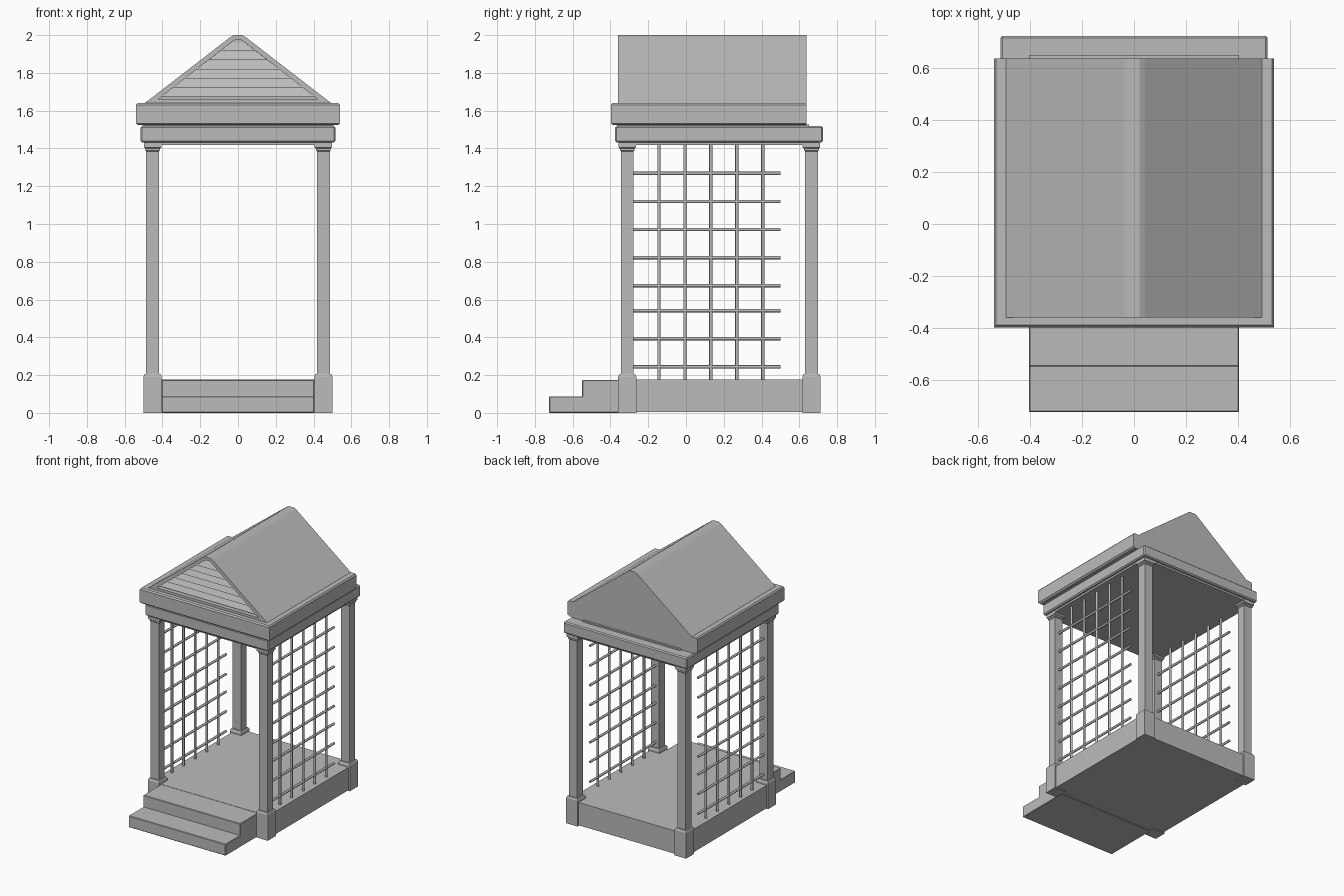
import bpy, bmesh, math
from mathutils import Matrix

if "Cube" in bpy.data.objects:
    bpy.data.objects.remove(bpy.data.objects["Cube"])

stone = bpy.data.materials.new("light grey")
stone.diffuse_color = (0.5, 0.5, 0.5, 1)
stone.use_nodes = True
stone.node_tree.nodes["Principled BSDF"].inputs["Base Color"].default_value = stone.diffuse_color


def finish(bm, name):
    bmesh.ops.recalc_face_normals(bm, faces=bm.faces)
    me = bpy.data.meshes.new(name)
    bm.to_mesh(me)
    bm.free()
    me.materials.append(stone)
    ob = bpy.data.objects.new(name, me)
    bpy.context.collection.objects.link(ob)
    return ob


def add_box(bm, x, y, z, bevel=0.0):
    """Box from (min, max) ranges, with optional chamfer, added to bm."""
    part = bmesh.new()
    mid = [(a + b) / 2 for a, b in (x, y, z)]
    size = [b - a for a, b in (x, y, z)]
    bmesh.ops.create_cube(part, size=1, matrix=Matrix.Translation(mid) @ Matrix.Diagonal((*size, 1)))
    if bevel:
        bmesh.ops.bevel(part, geom=part.edges[:], offset=bevel, segments=1, affect='EDGES')
    tmp = bpy.data.meshes.new("tmp")
    part.to_mesh(tmp)
    part.free()
    bm.from_mesh(tmp)
    bpy.data.meshes.remove(tmp)


def box(name, x, y, z, bevel=0.0):
    bm = bmesh.new()
    add_box(bm, x, y, z, bevel)
    return finish(bm, name)


def rings(bm, loops):
    """Skin a list of equal-length loops and cap both ends."""
    vs = [[bm.verts.new(p) for p in loop] for loop in loops]
    n = len(vs[0])
    for a, b in zip(vs, vs[1:]):
        for i in range(n):
            j = (i + 1) % n
            bm.faces.new((a[i], a[j], b[j], b[i]))
    bm.faces.new(vs[0])
    bm.faces.new(vs[-1])


# Platform and front steps
box("platform", (-0.488, 0.488), (-0.34, 0.70), (0.005, 0.177))
box("upper_step", (-0.405, 0.405), (-0.55, -0.30), (0, 0.175), 0.004)
box("lower_step", (-0.405, 0.405), (-0.725, -0.50), (0, 0.087), 0.004)

# Corner posts: square profile (half width, height) with plinth and capital
profile = [(0.048, 0), (0.048, 0.192), (0.042, 0.205), (0.034, 0.207),
           (0.034, 1.385), (0.039, 1.39), (0.039, 1.40), (0.046, 1.405), (0.046, 1.43)]
for side, sx in (("left", -1), ("right", 1)):
    for end, cy in (("front", -0.311), ("back", 0.664)):
        bm = bmesh.new()
        cx = 0.452 * sx
        rings(bm, [[(cx + h * a, cy + h * b, z) for a, b in ((-1, -1), (1, -1), (1, 1), (-1, 1))]
                   for h, z in profile])
        finish(bm, f"{end}_{side}_post")

# Side trellises of thin round bars
R = 0.009
for side, sx in (("left", -1), ("right", 1)):
    bm = bmesh.new()

    def bar(center, length, rot):
        bmesh.ops.create_cone(bm, cap_ends=True, segments=8, radius1=R, radius2=R, depth=length,
                              matrix=Matrix.Translation(center) @ rot)
    for i in range(5):
        bar((0.45 * sx, -0.143 + 0.1375 * i, 0.797), 1.25, Matrix.Identity(4))
    for z in (0.244, 0.393, 0.541, 0.674, 0.822, 0.971, 1.119, 1.268):
        bar((0.45 * sx, 0.108, z), 0.785, Matrix.Rotation(math.pi / 2, 4, 'X'))
    ob = finish(bm, f"{side}_trellis")
    ob.data.shade_smooth()
    ob.data.set_sharp_from_angle(angle=math.radians(50))

# Ceiling beam and cornice
box("ceiling", (-0.495, 0.495), (-0.355, 0.705), (1.418, 1.45))
box("beam", (-0.515, 0.515), (-0.375, 0.725), (1.432, 1.518), 0.008)
box("cornice_neck", (-0.505, 0.505), (-0.365, 0.635), (1.50, 1.54))
box("rear_ledge", (-0.405, 0.405), (0.60, 0.652), (1.51, 1.528))
bm = bmesh.new()
lo, hi = (-0.54, -0.398), (0.54, 0.637)
rings(bm, [[(lo[0] + d, lo[1] + d, z), (hi[0] - d, lo[1] + d, z), (hi[0] - d, hi[1], z), (lo[0] + d, hi[1], z)]
           for d, z in ((0.012, 1.523), (0, 1.533), (0, 1.63), (0.008, 1.64))])
finish(bm, "cornice")

# Gabled roof with recessed front panel
half_out = [(0.5, 1.635), (0.04, 1.99), (0.022, 2.0)]
half_in = [(0.425, 1.658), (0.025, 1.970), (0.012, 1.976)]


def mirrored(half, y):
    return [(-x, y, z) for x, z in half] + [(x, y, z) for x, z in reversed(half)]


bm = bmesh.new()
rings(bm, [mirrored(half_out, 0.637), mirrored(half_out, -0.36),
           mirrored(half_in, -0.36), mirrored(half_in, -0.322)])
finish(bm, "roof")

# Tilted louvre slats filling the gable
bm = bmesh.new()
for i in range(6):
    z0 = 1.675 + 0.048 * i
    z1 = z0 + 0.046

    def half(z):
        return 0.018 + 0.405 * (1.975 - z) / 0.315
    loops = []
    for y, z in ((-0.356, z0), (-0.330, z1), (-0.322, z1), (-0.346, z0)):
        loops.append([(-half(z), y, z), (half(z), y, z)])
    left = [l[0] for l in loops]
    right = [l[1] for l in loops]
    rings(bm, [left, right])
finish(bm, "gable_louvres")
